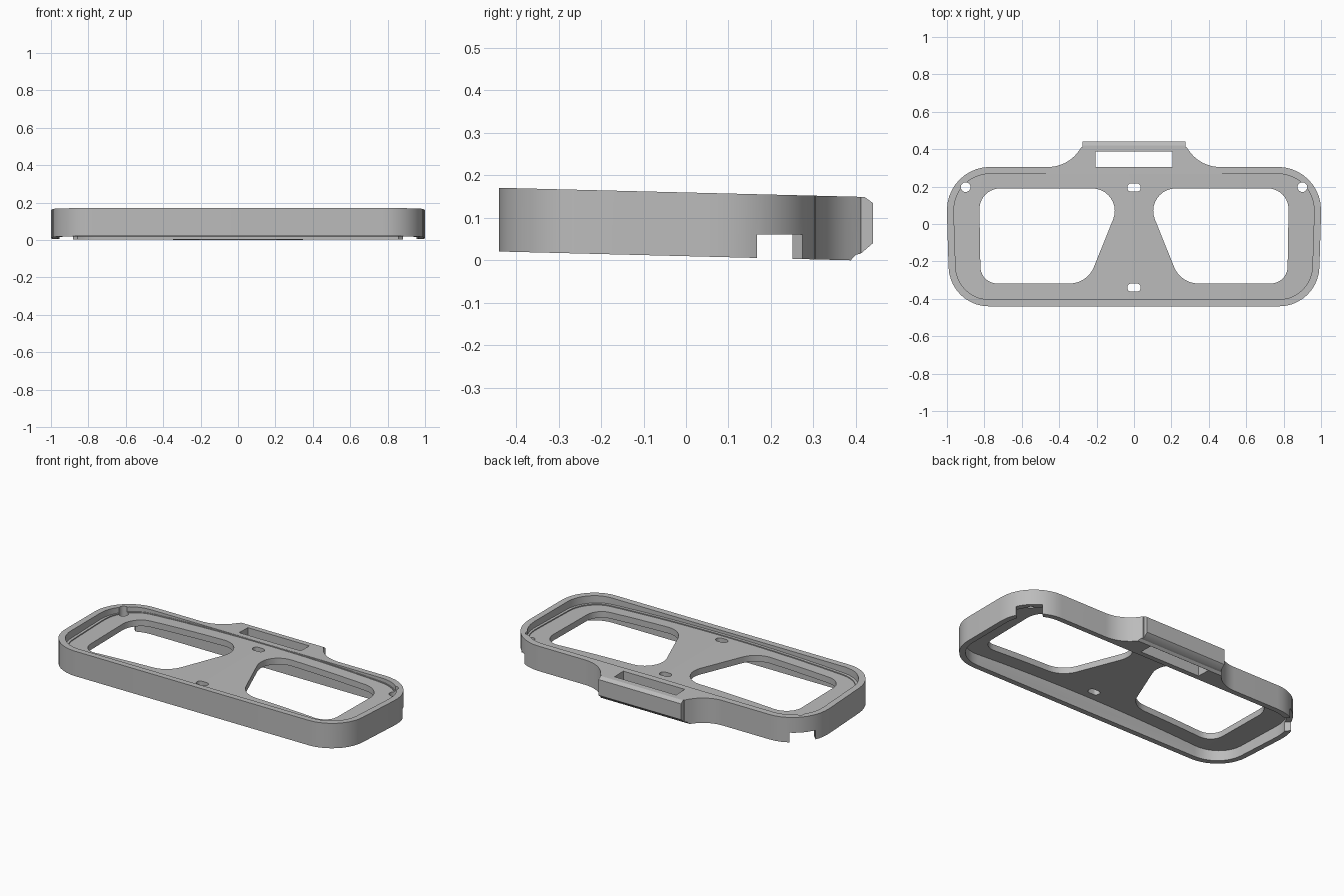
import bpy, bmesh, math
from mathutils import Vector, Matrix

cube = bpy.data.objects.get("Cube")
if cube:
    bpy.data.objects.remove(cube, do_unlink=True)

HEIGHT = 0.15
SLOPE = 0.025
LOW, HIGH = -0.1, 0.3      # reach of cutters that go right through

grey = bpy.data.materials.new("matte_grey")
grey.use_nodes = True
grey.diffuse_color = (0.5, 0.5, 0.5, 1)
grey.node_tree.nodes["Principled BSDF"].inputs["Base Color"].default_value = grey.diffuse_color

# Turns for profiles drawn in the yz and xz planes
TO_YZ = Matrix(((0, 0, 1, 0), (1, 0, 0, 0), (0, 1, 0, 0), (0, 0, 0, 1)))
TO_XZ = Matrix(((1, 0, 0, 0), (0, 0, 1, 0), (0, 1, 0, 0), (0, 0, 0, 1)))


def rounded(corners, steps=10):
    """Closed 2D outline with each (x, y, radius) corner filleted."""
    out = []
    for i, (x, y, r) in enumerate(corners):
        p = Vector((x, y))
        a = (Vector(corners[i - 1][:2]) - p).normalized()
        b = (Vector(corners[(i + 1) % len(corners)][:2]) - p).normalized()
        if r == 0:
            out.append(p)
            continue
        half = a.angle(b) / 2
        centre = p + (a + b).normalized() * r / math.sin(half)
        start = p + a * r / math.tan(half) - centre
        sweep = (math.pi - 2 * half) * (1 if a.x * b.y - a.y * b.x < 0 else -1)
        for k in range(steps + 1):
            out.append(centre + Matrix.Rotation(sweep * k / steps, 2) @ start)
    return out


def mirrored(half):
    """Right half of an outline, front to back, joined to its mirror image."""
    return half + [(-x, y, r) for x, y, r in reversed(half)]


def box(x, y0, y1, r=0):
    return mirrored([(x, y0, r), (x, y1, r)])


def shell(inset, back):
    """Right half of the frame outline, moved inwards."""
    return [(0.985 - inset, -0.44 + inset, 0.215 - inset),
            (1 - inset, 0.05, 0), (1 - inset, back, 0.23 - inset)]


def prism(name, outline, z0, z1, matrix=None):
    bm = bmesh.new()
    face = bm.faces.new([bm.verts.new((p[0], p[1], z0)) for p in outline])
    top = bmesh.ops.extrude_face_region(bm, geom=[face])["geom"]
    verts = [v for v in top if isinstance(v, bmesh.types.BMVert)]
    bmesh.ops.translate(bm, vec=(0, 0, z1 - z0), verts=verts)
    if matrix:
        bm.transform(matrix)
    bmesh.ops.recalc_face_normals(bm, faces=bm.faces)
    mesh = bpy.data.meshes.new(name)
    bm.to_mesh(mesh)
    bm.free()
    obj = bpy.data.objects.new(name, mesh)
    bpy.context.collection.objects.link(obj)
    return obj


def combine(target, other, operation='DIFFERENCE'):
    """Apply a boolean and remove the helper."""
    mod = target.modifiers.new("combine", 'BOOLEAN')
    mod.object, mod.operation, mod.solver = other, operation, 'EXACT'
    bpy.context.view_layer.update()
    deps = bpy.context.evaluated_depsgraph_get()
    mesh = bpy.data.meshes.new_from_object(target.evaluated_get(deps))
    target.modifiers.clear()
    target.data = mesh
    bpy.data.objects.remove(other, do_unlink=True)


def arched_cavity(name, outline, level, limit):
    """Cavity that ends on the gently arched surface of the plate."""
    cavity = prism(name, rounded(outline), LOW, HIGH)
    xs = [-1.1 + 2.2 * k / 32 for k in range(33)]
    arch = [(x, level - 0.036 * x * x) for x in xs] + [(1.1, limit), (-1.1, limit)]
    combine(cavity, prism("arch", arch, -0.6, 0.6, TO_XZ), 'INTERSECT')
    return cavity


# Outer body with the flared back and the clip bar
body = prism("goggle_frame", rounded(mirrored(shell(0, 0.305) + [
    (0.355, 0.305, 0.2), (0.28, 0.412, 0), (0.275, 0.412, 0), (0.275, 0.44, 0)])), 0, HEIGHT)

# The walls slope gently down towards the back
for v in body.data.vertices:
    v.co.z += SLOPE * (0.39 - v.co.y)

# Chamfers under and over the clip bar
under_bar = [(0.388, LOW), (0.388, 0), (0.40, 0.013), (0.412, 0.016),
             (0.44, 0.04), (0.5, 0.09), (0.5, LOW)]
over_bar = [(0.418, 0.151), (0.44, 0.135), (0.5, 0.09), (0.5, HIGH), (0.418, HIGH)]
for profile in (under_bar, over_bar):
    combine(body, prism("chamfer", profile, -0.4, 0.4, TO_YZ))

# Cavities above and below the arched plate, leaving a thin wall and a small step
combine(body, arched_cavity("under_cavity", mirrored(shell(0.034, 0.272)), 0.110, LOW))
combine(body, arched_cavity("top_cavity", mirrored(shell(0.037, 0.268)), 0.153, HIGH))
combine(body, arched_cavity("step_cavity", mirrored(shell(0.054, 0.265)), 0.147, HIGH))

# Clip opening and the two small slots
for name, outline in (("clip_slot", box(0.205, 0.304, 0.387)),
                      ("back_slot", box(0.036, 0.173, 0.217, 0.021)),
                      ("front_slot", box(0.036, -0.362, -0.318, 0.021))):
    combine(body, prism(name, rounded(outline), LOW, HIGH))

# Lens openings, corner pin holes and corner notches on both sides
lens = [(0.25, -0.318, 0.14), (0.82, -0.318, 0.09),
        (0.828, 0.19, 0.11), (0.045, 0.19, 0.12)]
pin = [(0.9 + 0.026 * math.cos(k * math.tau / 20),
        0.197 + 0.026 * math.sin(k * math.tau / 20)) for k in range(20)]
notch = [(-0.045, -0.08), (0.12, -0.08), (0.12, 0.065), (-0.045, 0.065)]
for side in (1, -1):
    flip = Matrix.Scale(side, 4, (1, 0, 0))
    corner = flip @ Matrix.Translation((0.93, 0.23, 0)) @ Matrix.Rotation(math.pi / 4, 4, 'Z')
    combine(body, prism("lens_opening", rounded(lens), LOW, HIGH, flip))
    combine(body, prism("pin_hole", pin, LOW, HIGH, flip))
    combine(body, prism("corner_notch", notch, LOW, 0.061, corner))

body.data.materials.clear()
body.data.materials.append(grey)
bpy.ops.object.select_all(action='DESELECT')
body.select_set(True)
bpy.context.view_layer.objects.active = body
bpy.ops.object.shade_smooth_by_angle(angle=math.radians(30))
